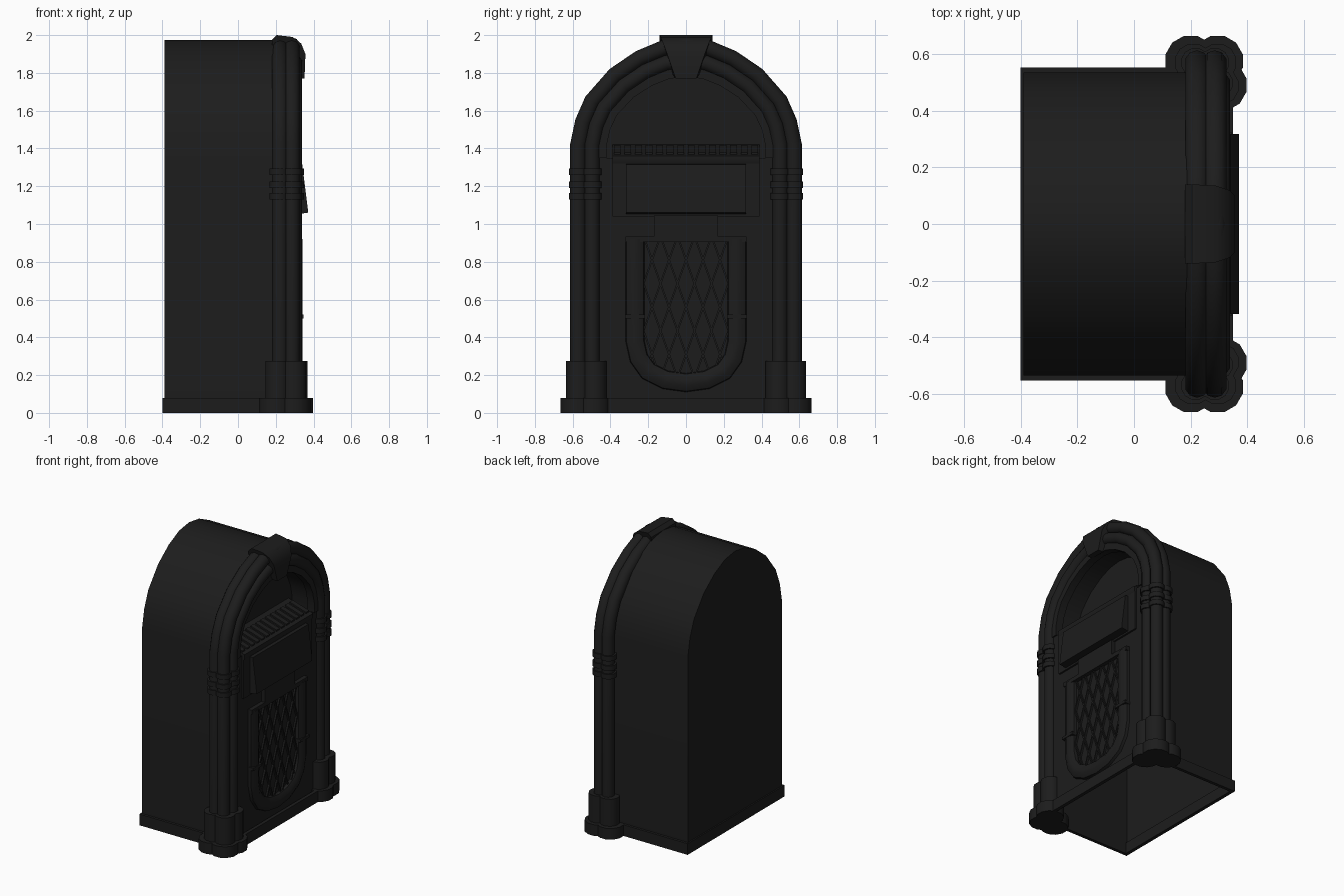
import bpy, bmesh, math
from mathutils import Vector, Matrix

if "Cube" in bpy.data.objects:
    bpy.data.objects.remove(bpy.data.objects["Cube"])

dark = bpy.data.materials.new("dark_finish")
dark.diffuse_color = (0.012, 0.012, 0.012, 1)
dark.use_nodes = True
dark.node_tree.nodes["Principled BSDF"].inputs["Base Color"].default_value = dark.diffuse_color

# normalised right half of the arch: (fraction of half width, fraction of rise)
HALF = [(1, 0), (.955, .23), (.87, .44), (.66, .70), (.43, .87), (.21, .97), (0, 1)]


def make(name, verts, faces):
    me = bpy.data.meshes.new(name)
    me.from_pydata([tuple(v) for v in verts], [], faces)
    bm = bmesh.new()
    bm.from_mesh(me)
    bmesh.ops.recalc_face_normals(bm, faces=bm.faces)
    bm.to_mesh(me)
    bm.free()
    me.materials.append(dark)
    ob = bpy.data.objects.new(name, me)
    bpy.context.collection.objects.link(ob)
    return ob


def arch(hw, top, bottom, spring=1.42):
    right = [(hw * a, spring + (top - spring) * b) for a, b in HALF]
    left = [(-y, z) for y, z in reversed(right[:-1])]
    return [(hw, bottom)] + right + left + [(-hw, bottom)]


def wall(name, pts, x0, x1, back=None):
    """Strip of wall along a (y, z) path, optionally closed by a flat face at x0."""
    n = len(pts)
    v = [(x0, y, z) for y, z in pts] + [(x1, y, z) for y, z in pts]
    f = [(i, i + 1, n + i + 1, n + i) for i in range(n - 1)]
    if back:
        f.append(tuple(range(n)))
    return make(name, v, f)


def sweep(name, path, section):
    """Sweep a closed (offset, x) section along an open (y, z) path with mitred joints."""
    p = [Vector(q) for q in path]
    v, f, m, n = [], [], len(section), len(path)
    for i, q in enumerate(p):
        a = (q - p[i - 1]).normalized() if i else (p[1] - q).normalized()
        b = (p[i + 1] - q).normalized() if i < n - 1 else a
        t = (a + b).normalized()
        nor = Vector((t.y, -t.x)) / max(t.dot(a), .5)
        for o, x in section:
            w = q + nor * o
            v.append((x, w.x, w.y))
    for i in range(n - 1):
        for j in range(m):
            k = (j + 1) % m
            f.append((i * m + j, i * m + k, (i + 1) * m + k, (i + 1) * m + j))
    f += [tuple(range(m)), tuple(range((n - 1) * m, n * m))]
    return make(name, v, f)


def circle(r, x, n=10):
    return [(r * math.cos(2 * math.pi * i / n), x + r * math.sin(2 * math.pi * i / n)) for i in range(n)]


def prism(name, outline, y0, y1):
    """Extrude an (x, z) outline along y."""
    n = len(outline)
    v = [(x, y, z) for y in (y0, y1) for x, z in outline]
    f = [(i, (i + 1) % n, n + (i + 1) % n, n + i) for i in range(n)]
    return make(name, v, f + [tuple(range(n)), tuple(range(n, 2 * n))])


def box(name, x0, x1, y0, y1, z0, z1):
    return prism(name, [(x0, z0), (x1, z0), (x1, z1), (x0, z1)], y0, y1)


def clover(name, centres, r, z0, z1):
    """Three overlapping round lobes on each side of the cabinet."""
    for side, s in (("left", -1), ("right", 1)):
        for k, (cx, cy) in enumerate(centres):
            n = 12
            ring = [(cx + r * math.cos(2 * math.pi * (i + .5) / n),
                     s * cy + r * math.sin(2 * math.pi * (i + .5) / n)) for i in range(n)]
            v = [(x, y, z) for z in (z0, z1) for x, y in ring]
            f = [(i, (i + 1) % n, n + (i + 1) % n, n + i) for i in range(n)]
            make(f"{name}_{side}_{k}", v, f + [tuple(range(n)), tuple(range(n, 2 * n))])


# cabinet shell, open underneath
wall("cabinet", arch(.535, 1.975, .02), -.39, .24, True)

# hollow plinth
box("plinth_back", -.40, -.375, -.553, .553, 0, .08)
box("plinth_front", .325, .35, -.50, .50, 0, .08)
for s in (-1, 1):
    box("plinth_side", -.40, .20, min(s * .53, s * .553), max(s * .53, s * .553), 0, .08)

# front arch made of three parallel tubes
sweep("arch_tube_rear", arch(.57, 1.945, .08), circle(.043, .222))
sweep("arch_tube_front", arch(.57, 1.945, .08), circle(.043, .285))
sweep("arch_tube_inner", arch(.497, 1.865, .08), circle(.042, .298))

# pillar feet, pedestals and bands
clover("foot", [(.20, .575), (.295, .575), (.308, .49)], .092, 0, .08)
clover("pedestal", [(.21, .57), (.295, .57), (.303, .487)], .068, .08, .275)
for z in (1.13, 1.19, 1.26):
    clover("pillar_band", [(.217, .57), (.285, .57), (.298, .497)], .052, z, z + .035)

# lower front panel, window recess and inner arch trim
P = .305
make("front_panel", [(P, -.48, .02), (P, .48, .02), (P, .48, 1.35), (P, -.48, 1.35)], [(0, 1, 2, 3)])
wall("window_recess", arch(.43, 1.79, 1.30), .13, .30, True)
sweep("window_trim", arch(.44, 1.80, 1.35), [(-.02, .26), (.03, .26), (.03, .315), (-.02, .315)])

# sloping selector shelf with a row of keys
prism("selector_shelf", [(.13, 1.30), (.305, 1.30), (.325, 1.33), (.325, 1.36), (.13, 1.42)], -.39, .39)
for i in range(14):
    y = -.364 + i * .056
    prism("selector_key", [(.17, 1.40), (.30, 1.36), (.30, 1.378), (.17, 1.418)], y - .018, y + .018)

# slanted title board and the coin tab below it
prism("title_board", [(.30, 1.05), (.37, 1.06), (.37, 1.075), (.34, 1.315), (.30, 1.32)], -.317, .317)
box("title_border", .30, .318, -.39, .39, 1.04, 1.335)
box("coin_tab", .30, .335, -.17, .17, .91, 1.045)

# speaker grille: U-shaped frame, backing and diamond lattice
u_half = [(.27, .92), (.27, .38), (.25, .29), (.20, .22), (.11, .175), (0, .16)]
u_path = u_half + [(-y, z) for y, z in reversed(u_half[:-1])]
sweep("grille_frame", u_path, [(-.05, .30), (-.045, .325), (-.015, .342), (.015, .342), (.045, .325), (.05, .30)])
box("grille_top", .30, .335, -.32, .32, .905, .935)
for s in (-1, 1):
    box("frame_clip", .30, .346, s * .27 - .052, s * .27 + .052, .50, .52)
    # lattice bars leaning one way, clipped to the opening
    for i in range(-6, 7):
        k, mid, hw, w = s * .36, .56, .225, .005
        y0 = i * .09
        lo, hi = sorted(((-hw - y0) / k + mid, (hw - y0) / k + mid))
        lo, hi = max(lo, .20), min(hi, .92)
        if hi - lo < .03:
            continue
        a, b = y0 + k * (lo - mid), y0 + k * (hi - mid)
        ring = [(a - w, lo), (a + w, lo), (b + w, hi), (b - w, hi)]
        v = [(x, y, z) for x in (.30, .318) for y, z in ring]
        make("lattice_bar", v, [(4, 5, 6, 7), (0, 1, 5, 4), (1, 2, 6, 5), (2, 3, 7, 6), (3, 0, 4, 7)])

# crown clasp over the top of the arch, narrowing down the front
rows = [(.18, 1.975, .14), (.205, 2.0, .14), (.29, 1.99, .135), (.335, 1.955, .12),
        (.357, 1.90, .10), (.352, 1.77, .055), (.31, 1.77, .055), (.18, 1.88, .13)]
m = len(rows)
cv = [(x, s * h, z) for s in (-1, 1) for x, z, h in rows]
make("crown_clasp", cv, [(i, (i + 1) % m, m + (i + 1) % m, m + i) for i in range(m)]
     + [tuple(range(m)), tuple(range(m, 2 * m))])

# shade rounded parts smoothly, keep edges crisp
bpy.ops.object.select_all(action='SELECT')
bpy.context.view_layer.objects.active = bpy.data.objects["cabinet"]
bpy.ops.object.shade_smooth_by_angle(angle=math.radians(38))
